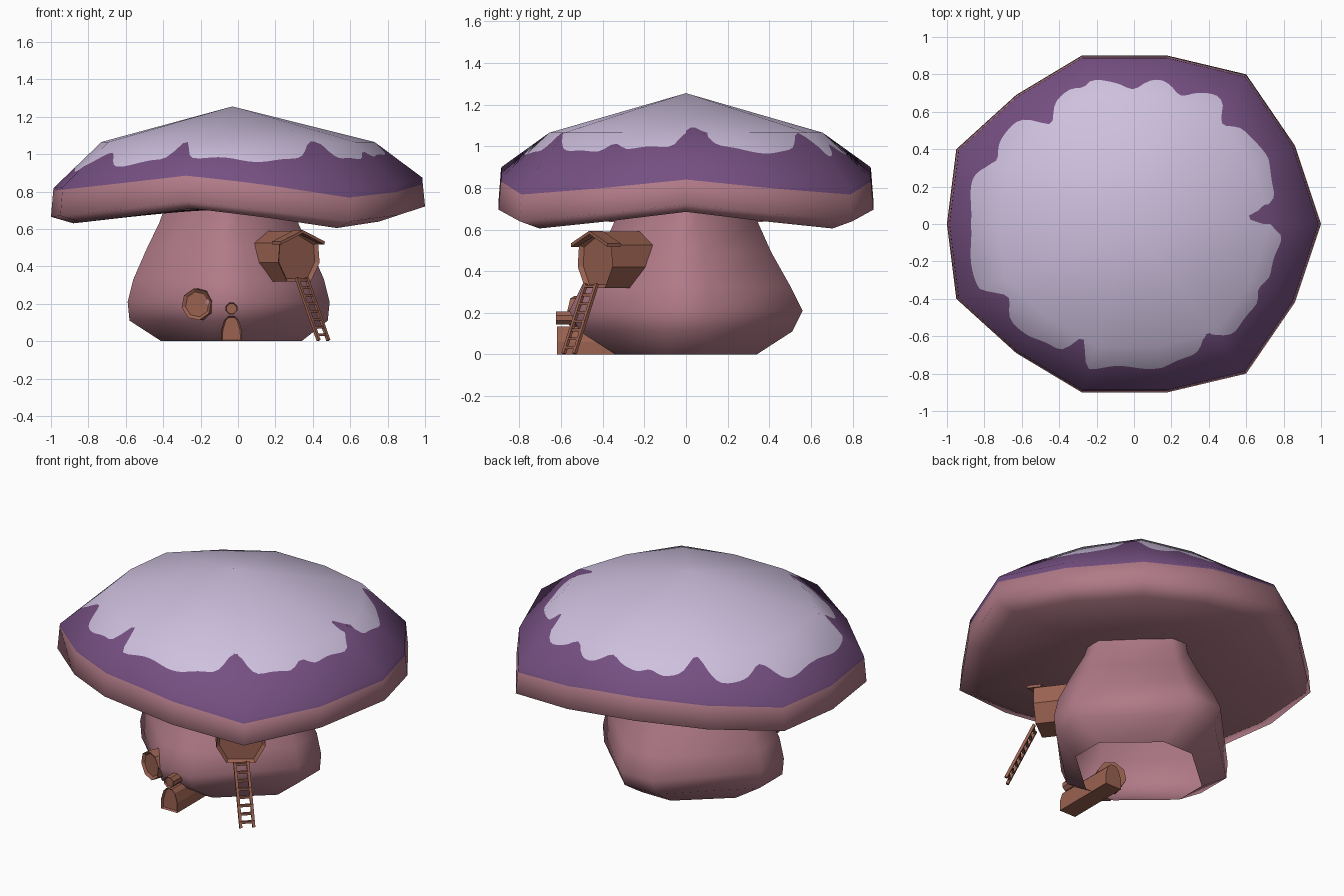
import bpy, bmesh, math
from mathutils import Vector, Matrix

if "Cube" in bpy.data.objects:
    bpy.data.objects.remove(bpy.data.objects["Cube"])


def material(name, rgb):
    m = bpy.data.materials.new(name)
    lin = [((c / 255 + 0.055) / 1.055) ** 2.4 for c in rgb]
    m.diffuse_color = (*lin, 1)
    m.use_nodes = True
    m.node_tree.nodes["Principled BSDF"].inputs["Base Color"].default_value = m.diffuse_color
    return m


PINK = material("dusty pink", (176, 122, 135))
PURPLE = material("purple", (118, 80, 130))
LAVENDER = material("pale lavender", (206, 192, 222))
BROWN = material("brown wood", (154, 98, 81))


def make(name, verts, faces, mats):
    me = bpy.data.meshes.new(name)
    me.from_pydata(verts, [], faces)
    for m in mats:
        me.materials.append(m)
    ob = bpy.data.objects.new(name, me)
    bpy.context.collection.objects.link(ob)
    return ob


# ---- cap: wavy 14-sided rim, mirrored in y (x, y, underside height)
half = [(1.0, 0, .685), (.86, .42, .64), (.6, .8, .605), (.18, .9, .66),
        (-.28, .9, .71), (-.63, .69, .67), (-.95, .4, .635), (-1.0, 0, .63)]
rim = [Vector(p) for p in half] + [Vector((x, -y, z)) for x, y, z in half[-2:0:-1]]
SUB = 12
cols = [rim[i].lerp(rim[(i + 1) % len(rim)], k / SUB)
        for i in range(len(rim)) for k in range(SUB)]
N = len(cols)
APEX = Vector((-.03, 0, 1.255))

# drip notches in the pale top: angle, depth, width in degrees
NOTCHES = [(3, .75, 5), (-27, .2, 4), (-56, .5, 6), (-114, .6, 4), (-150, .3, 5),
           (49, .4, 5), (130, .45, 5), (156, .3, 5), (90, .2, 5), (70, .15, 4), (110, .15, 4)]


def drip(p):
    a = math.degrees(math.atan2(p.y, p.x))
    t = .48 - .13 * p.x + .05 * math.cos(math.radians(a * 13))
    for c, d, w in NOTCHES:
        da = (a - c + 180) % 360 - 180
        t -= d * math.exp(-(da / w) ** 2)
    return t


verts, normals = [APEX], [Vector((0, 0, 1))]
profiles = []
for p in cols:
    ring1 = Vector((p.x * .73, p.y * .73, 1.065))
    ring2 = Vector((p.x * .985, p.y * .985, p.z + .19))
    n0, n1, n2 = (0, 1), (.45, .89), (.85, .52)
    mix = lambda a, b, t: tuple(a[i] + (b[i] - a[i]) * t for i in range(2))
    u = drip(p)
    if u < 0:
        t = 1 + u * .4
        top = [(APEX.lerp(ring1, t), mix(n0, n1, t)), (ring1, n1)]
    else:
        top = [(ring1, n1), (ring1.lerp(ring2, u), mix(n1, n2, u))]
    dz = .015 + .02 * max(0, p.x)
    prof = top + [(ring2, n2),
                  (Vector((p.x * .988, p.y * .988, p.z + .19 - dz)), (.9, .4)),
                  (Vector((p.x, p.y, p.z + .035)), (.94, -.3)),
                  (Vector((p.x * .88, p.y * .88, p.z)), (.4, -.9)),
                  (Vector((p.x * .25 - .04, p.y * .25, .70)), (0, -1))]
    d = Vector((p.x, p.y, 0)).normalized()
    for v, (r, z) in prof:
        verts.append(v)
        normals.append((d * r + Vector((0, 0, z))).normalized())
    profiles.append(u)
R = 7
faces, index = [], []
for i in range(N):
    j = (i + 1) % N
    u = (profiles[i] + profiles[j]) / 2
    a, b = 1 + i * R, 1 + j * R
    faces.append((0, a, b))
    index.append(2)
    for k in range(R - 1):
        faces.append((a + k, a + k + 1, b + k + 1, b + k))
        index.append([2 if u > 0 else 1, 1, 1, 0, 0, 0][k])
cap = make("mushroom_cap", verts, faces, [PINK, PURPLE, LAVENDER])
for f, m in zip(cap.data.polygons, index):
    f.material_index = m
    f.use_smooth = True
cap.data.normals_split_custom_set_from_vertices(normals)

# ---- stem: open bulging tube, a diamond with blunted corners
# (half width in x, half width in y, half length of the blunt corner, height)
stem_profile = [(.375, .34, .10, 0), (.53, .51, .11, .11), (.54, .56, .11, .21),
                (.51, .50, .11, .33), (.44, .41, .08, .49), (.37, .345, .05, .635),
                (.34, .33, .05, .72)]
verts = []
for rx, ry, c, z in stem_profile:
    for x, y in ((rx, -c), (rx, c), (c, ry), (-c, ry), (-rx, c), (-rx, -c), (-c, -ry), (c, -ry)):
        verts.append((x - .05 + .015 * (z == 0), y, z))
S = 8
faces = [(k * S + i, k * S + (i + 1) % S, (k + 1) * S + (i + 1) % S, (k + 1) * S + i)
         for k in range(len(stem_profile) - 1) for i in range(S)]
stem = make("mushroom_stem", verts, faces, [PINK])
stem.select_set(True)
bpy.context.view_layer.objects.active = stem
bpy.ops.object.shade_smooth_by_angle(angle=math.radians(70))
stem.select_set(False)


# ---- wooden parts: a profile (u, z) pushed back from its front face
def prism(name, profile, origin, yaw, depth, inset=0, recess=.012):
    bm = bmesh.new()
    front = bm.faces.new([bm.verts.new((u, 0, z)) for u, z in profile])
    res = bmesh.ops.extrude_face_region(bm, geom=[front], use_keep_orig=True)
    back = [v for v in res["geom"] if isinstance(v, bmesh.types.BMVert)]
    bmesh.ops.translate(bm, verts=back, vec=(0, depth, 0))
    bmesh.ops.recalc_face_normals(bm, faces=bm.faces)
    if inset:
        face = min(bm.faces, key=lambda f: f.calc_center_median().y)
        bmesh.ops.inset_region(bm, faces=[face], thickness=inset)
        bmesh.ops.translate(bm, verts=face.verts, vec=(0, recess, 0))
    bm.transform(Matrix.Translation(origin) @ Matrix.Rotation(math.radians(yaw), 4, 'Z'))
    ob = make(name, [], [], [BROWN])
    bm.to_mesh(ob.data)
    bm.free()
    return ob


def ngon(n, r, phase=0):
    return [(r * math.cos(2 * math.pi * (i + phase) / n), r * math.sin(2 * math.pi * (i + phase) / n))
            for i in range(n)]


def mirrored(pts):
    return pts + [(-u, z) for u, z in reversed(pts) if u > 0]


# doorway tunnel with arched front, and the small round lantern above it
arch = mirrored([(.055, 0), (.055, .06), (.038, .115), (.018, .135)])
prism("door_porch", arch, (-.035, -.62, 0), 0, .40, .009)
prism("lantern_rim", ngon(8, .034, .5), (-.035, -.625, .175), 0, .10, .006)

# round window
prism("window", ngon(8, .086, .25), (-.222, -.54, .197), -20, .16, .018)

# hanging hut on the stem with gabled roof
YAW = 37
HUT = Vector((.326, -.437, 0))
hut = mirrored([(.08, .32), (.138, .42), (.128, .525)])
hut.insert(3, (0, .59))
prism("hut", hut, HUT, YAW, .40, .018, .02)
fwd = Vector((math.sin(math.radians(YAW)), -math.cos(math.radians(YAW)), 0))
roof = [(0, .578), (.145, .517), (.147, .533), (0, .594), (-.147, .533), (-.145, .517)]
prism("hut_roof", roof, HUT + fwd * .035, YAW, .08)


# ladder
def bar(name, a, b, w):
    d = b - a
    side = Vector((1, 1, 0)).normalized()
    up = d.cross(side).normalized()
    if d.normalized().cross(side).length < .1:
        side, up = Vector((0, 0, 1)), d.cross(Vector((0, 0, 1))).normalized()
    ring = [side * (w * s) + up * (w * t) for s, t in ((-1, -1), (1, -1), (1, 1), (-1, 1))]
    vs = [p + o for p in (a, b) for o in ring]
    fs = [(i, (i + 1) % 4, 4 + (i + 1) % 4, 4 + i) for i in range(4)] + [(3, 2, 1, 0), (4, 5, 6, 7)]
    ob = make(name, vs, fs, [BROWN])
    bm = bmesh.new()
    bm.from_mesh(ob.data)
    bmesh.ops.recalc_face_normals(bm, faces=bm.faces)
    bm.to_mesh(ob.data)
    bm.free()


top, foot = Vector((.34, -.455, .34)), Vector((.457, -.562, .004))
half_w = Vector((.026, .026, 0))
for s, label in ((-1, "left"), (1, "right")):
    bar("ladder_rail_" + label, top + half_w * s, foot + half_w * s, .008)
for i in range(8):
    c = foot.lerp(top, (i + .7) / 8)
    bar("ladder_rung_%d" % (i + 1), c - half_w * 1.1, c + half_w * 1.1, .007)
